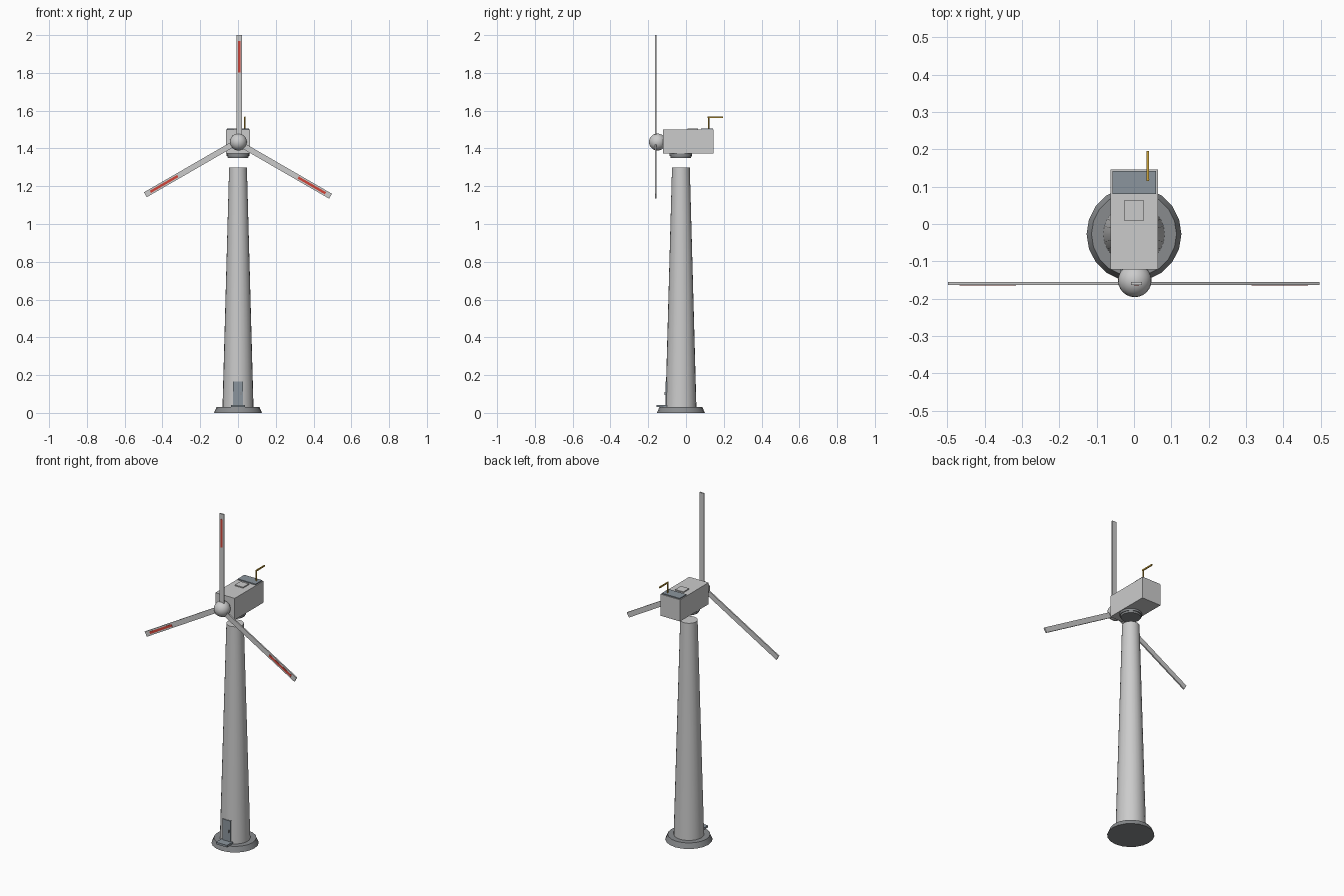
import bpy, math
from mathutils import Matrix

if "Cube" in bpy.data.objects:
    bpy.data.objects.remove(bpy.data.objects["Cube"])

TY = -0.027      # tower axis
HUB = (0.002, -0.151, 1.434)


def material(name, rgb):
    m = bpy.data.materials.new(name)
    m.diffuse_color = (*rgb, 1)
    m.use_nodes = True
    m.node_tree.nodes["Principled BSDF"].inputs["Base Color"].default_value = m.diffuse_color
    return m


RED = material("red_paint", (0.65, 0.06, 0.04))
AMBER = material("amber_paint", (0.6, 0.36, 0.04))
SLATE = material("slate_paint", (0.26, 0.3, 0.34))
DARK = material("dark_grey", (0.25, 0.26, 0.27))
PALE = material("pale_grey", (0.62, 0.64, 0.64))


def box(name, lo, hi, mat=None):
    """Box between two corners; mesh data holds the placement."""
    mid = [(a + b) / 2 for a, b in zip(lo, hi)]
    size = [b - a for a, b in zip(lo, hi)]
    bpy.ops.mesh.primitive_cube_add(size=1)
    ob = bpy.context.object
    ob.name = name
    ob.data.transform(Matrix.Translation(mid) @ Matrix.Diagonal((*size, 1)))
    if mat:
        ob.data.materials.append(mat)
    return ob


def cone(name, r1, r2, z1, z2, sides, mat=None, x=0.0, y=TY):
    bpy.ops.mesh.primitive_cone_add(vertices=sides, radius1=r1, radius2=r2,
                                    depth=z2 - z1, location=(x, y, (z1 + z2) / 2))
    ob = bpy.context.object
    ob.name = name
    bpy.ops.object.shade_smooth_by_angle(angle=math.radians(30))
    if mat:
        ob.data.materials.append(mat)
    return ob


# foundation, tower and yaw bearing (open gap below the bearing)
cone("foundation", 0.127, 0.114, 0.0, 0.03, 20, DARK)
cone("tower", 0.082, 0.047, 0.03, 1.30, 24, PALE)
cone("yaw_bearing_lower", 0.054, 0.056, 1.35, 1.36, 24, DARK)
cone("yaw_bearing_upper", 0.06, 0.06, 1.36, 1.373, 24, DARK)

# door, handle and step
box("door", (-0.026, -0.109, 0.04), (0.026, -0.09, 0.165), SLATE)
box("door_handle", (0.014, -0.114, 0.095), (0.019, -0.107, 0.111), DARK)
box("door_step", (-0.036, -0.155, 0.03), (0.036, -0.098, 0.042), SLATE)

# nacelle with roof fittings
box("nacelle", (-0.063, -0.122, 1.372), (0.064, 0.146, 1.5), PALE)
box("roof_hatch", (-0.027, 0.009, 1.498), (0.027, 0.063, 1.506))
box("rear_roof_panel", (-0.058, 0.08, 1.498), (0.059, 0.142, 1.506), SLATE)

# wind vane
cone("vane_post", 0.004, 0.004, 1.498, 1.567, 8, AMBER, x=0.037, y=0.12)
box("vane_arm", (0.034, 0.115, 1.561), (0.04, 0.195, 1.569), AMBER)

# hub
bpy.ops.mesh.primitive_uv_sphere_add(segments=24, ring_count=12, radius=0.045, location=HUB)
bpy.context.object.name = "hub"
bpy.context.object.data.materials.append(PALE)
bpy.ops.object.shade_smooth_by_angle(angle=math.radians(40))

# three blades with red tip stripes on the front
for i in range(3):
    parts = [
        box(f"blade_{i + 1}", (-0.0105, -0.012, 0.0), (0.0195, -0.004, 0.566), PALE),
        box(f"tip_stripe_{i + 1}", (-0.002, -0.0135, 0.368), (0.011, -0.011, 0.535), RED),
    ]
    for ob in parts:
        ob.location = HUB
        ob.rotation_euler = (0, math.radians(120 * i), 0)
